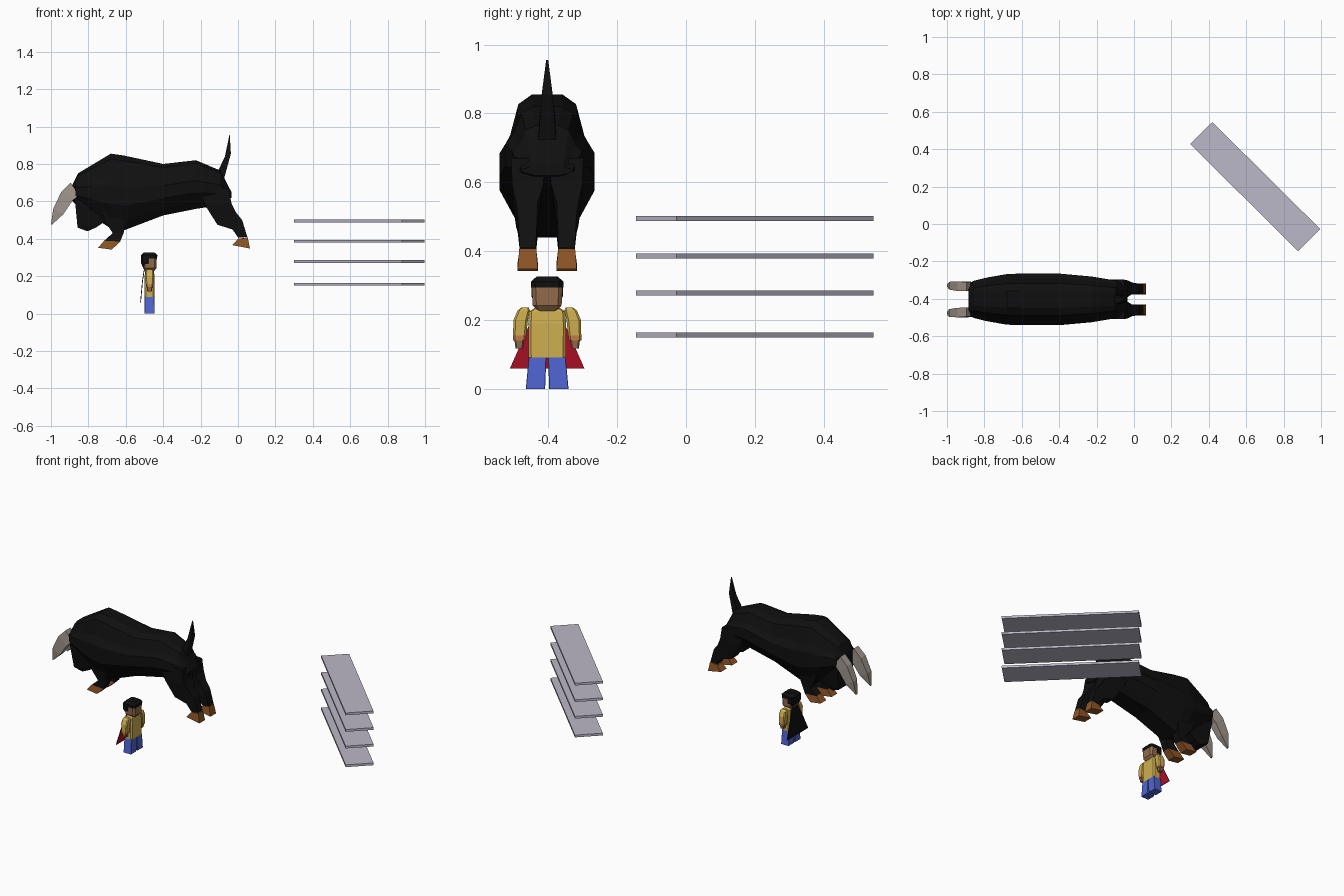
import bpy, bmesh, math
from mathutils import Vector

default_cube = bpy.data.objects.get("Cube")
if default_cube:
    bpy.data.objects.remove(default_cube, do_unlink=True)


def make_material(name, red, green, blue):
    material = bpy.data.materials.new(name)
    material.use_nodes = True
    colour = (red, green, blue, 1)
    material.diffuse_color = colour
    shader = next(n for n in material.node_tree.nodes if n.type == 'BSDF_PRINCIPLED')
    shader.inputs["Base Color"].default_value = colour
    return material


HIDE = make_material("black hide", .005, .005, .005)
HORN = make_material("horn grey", .36, .31, .27)
HOOF = make_material("hoof brown", .27, .09, .02)
SHIRT = make_material("mustard shirt", .62, .43, .08)
TROUSERS = make_material("blue trousers", .08, .13, .65)
SKIN = make_material("brown skin", .3, .15, .07)
CUFF = make_material("orange cuff", .55, .22, .06)
CAPE = make_material("red cape", .42, .005, .02)
PLANK = make_material("lavender grey", .5, .48, .58)

BULL_Y = -.403      # shared centre line of animal and man
MAN_X = -.473


def loft(name, rings, material, extra=None, rule=None):
    """Skin a stack of equal-sized rings, cap both ends; rule picks extra-coloured faces."""
    bm = bmesh.new()
    layers = [[bm.verts.new(point) for point in ring] for ring in rings]
    count = len(layers[0])
    for low, high in zip(layers, layers[1:]):
        for i in range(count):
            j = (i + 1) % count
            bm.faces.new((low[i], low[j], high[j], high[i]))
    bm.faces.new(layers[0][::-1])
    bm.faces.new(layers[-1])
    bmesh.ops.recalc_face_normals(bm, faces=bm.faces)
    if rule:
        for face in bm.faces:
            face.material_index = int(rule(face))
    mesh = bpy.data.meshes.new(name)
    bm.to_mesh(mesh)
    bm.free()
    mesh.materials.append(material)
    if extra:
        mesh.materials.append(extra)
    part = bpy.data.objects.new(name, mesh)
    bpy.context.scene.collection.objects.link(part)
    return part


def limb(name, rows, material, side=1):
    """Rows hold front x, front z, back x, back z, inner and outer distance from the centre line."""
    rings = []
    for fx, fz, bx, bz, inner, outer in rows:
        a, b = BULL_Y + side * inner, BULL_Y + side * outer
        rings.append([(fx, a, fz), (fx, b, fz), (bx, b, bz), (bx, a, bz)])
    return loft(name, rings, material)


def column(name, rows, material, x=MAN_X, y=BULL_Y, chamfer=.3, **options):
    """Chamfered upright block; rows hold z, half depth, half width and sideways shift."""
    rings = []
    for z, depth, width, shift in rows:
        cut = min(depth, width) * chamfer
        outline = [(depth, width - cut), (depth - cut, width), (cut - depth, width),
                   (-depth, width - cut), (-depth, cut - width), (cut - depth, -width),
                   (depth - cut, -width), (depth, cut - width)]
        rings.append([(x + u, y + shift + v, z) for u, v in outline])
    return loft(name, rings, material, **options)


# Bull body: one cross-section, scaled along the back
half_section = [(.33, 1), (.62, .93), (.8, .7), (1, .58), (1, .33), (.7, .14), (.45, 0)]
section = half_section + [(-w, h) for w, h in reversed(half_section)]
stations = [  # x, top, bottom, half width
    (-.885, .69, .6, .085), (-.855, .75, .57, .1), (-.78, .795, .52, .118),
    (-.68, .855, .455, .135), (-.61, .845, .445, .138), (-.4, .8, .525, .138),
    (-.225, .82, .56, .122), (-.095, .765, .58, .1), (-.035, .65, .62, .075)]
loft("bull_body", [[(x, BULL_Y + w * half, low + h * (top - low)) for w, h in section]
                   for x, top, low, half in stations], HIDE)

# Lowered head and raised tail
limb("bull_head", [(-.875, .68, -.71, .66, -.088, .088), (-.87, .59, -.71, .56, -.08, .08),
                   (-.858, .46, -.715, .49, -.06, .06), (-.805, .44, -.76, .46, -.05, .05)], HIDE)
limb("bull_tail", [(-.11, .755, -.075, .72, -.026, .026), (-.07, .84, -.038, .855, -.016, .016),
                   (-.046, .955, -.044, .955, -.003, .003)], HIDE)

# Legs, hooves and horns, mirrored about the centre line
front_leg = [(-.73, .6, -.58, .6, .03, .11), (-.715, .5, -.605, .47, .025, .09),
             (-.67, .43, -.61, .435, .029, .08), (-.715, .39, -.63, .385, .033, .08)]
front_hoof = [(-.715, .39, -.63, .385, .032, .081), (-.748, .352, -.675, .342, .027, .086)]
rear_leg = [(-.22, .68, -.05, .67, .004, .105), (-.17, .57, -.035, .59, .012, .102),
            (-.11, .475, -.01, .54, .028, .09), (-.03, .45, .022, .5, .029, .085),
            (.002, .405, .05, .41, .033, .08)]
rear_hoof = [(0, .4, .052, .408, .032, .081), (-.03, .366, .064, .348, .027, .086)]
horn = [(-.895, .7, -.85, .635, .044, .092), (-.945, .65, -.888, .6, .045, .096),
        (-.988, .56, -.935, .53, .052, .094), (-1, .475, -.995, .475, .068, .08)]
for side, label in ((1, "left"), (-1, "right")):
    limb(label + "_front_leg", front_leg, HIDE, side)
    limb(label + "_front_hoof", front_hoof, HOOF, side)
    limb(label + "_rear_leg", rear_leg, HIDE, side)
    limb(label + "_rear_hoof", rear_hoof, HOOF, side)
    limb(label + "_horn", horn, HORN, side)

# Man: torso, collar, head and hair
column("torso", [(.09, .026, .054, 0), (.19, .027, .055, 0), (.225, .024, .052, 0),
                 (.24, .016, .03, 0)], SHIRT)
column("collar", [(.23, .02, .024, 0), (.243, .018, .026, 0)], CAPE)
column("head", [(.225, .022, .026, 0), (.243, .036, .042, 0), (.3, .038, .045, 0),
                (.315, .034, .04, 0)], SKIN, x=-.472)
column("hair_cap", [(.294, .042, .047, 0), (.312, .044, .047, 0), (.327, .028, .03, 0)],
       HIDE, x=-.475)
column("hair_back", [(.25, .014, .036, 0), (.27, .022, .046, 0), (.31, .022, .046, 0)],
       HIDE, x=-.496)

# Arms, hands and legs on both sides of the man
for side, label in ((1, "left"), (-1, "right")):
    column(label + "_arm", [(.155, .02, .019, side * .08), (.2, .022, .021, side * .077),
                            (.228, .02, .018, side * .068), (.237, .014, .01, side * .064)], SHIRT)
    column(label + "_cuff", [(.141, .019, .018, side * .081),
                             (.155, .02, .019, side * .08)], CUFF)
    column(label + "_hand", [(.118, .012, .011, side * .081),
                             (.141, .015, .014, side * .081)], SKIN)
    column(label + "_leg", [(0, .027, .028, side * .034), (.092, .026, .0255, side * .028)],
           TROUSERS, chamfer=.05)

# Cape: red lining towards the man, black outside
cape_rings = []
for x, z, half in ((-.499, .235, .03), (-.508, .18, .055), (-.519, .06, .108)):
    cape_rings.append([(x + dx, BULL_Y + sign * half, z)
                       for dx, sign in ((0, -1), (0, 1), (-.004, 1), (-.004, -1))])
loft("cape", cape_rings, HIDE, extra=CAPE, rule=lambda face: face.normal.x > .3)

# Stack of four floating planks, turned across the corner
along = Vector((.577, -.572, 0)) / 2
across = Vector((.119, .117, 0)) / 2
centre = Vector((.648, .2, 0))
for number, height in enumerate((.149, .271, .379, .487), 1):
    corners = [centre + along * u + across * v for u, v in ((-1, -1), (1, -1), (1, 1), (-1, 1))]
    loft("plank_%d" % number,
         [[c + Vector((0, 0, height + lift)) for c in corners] for lift in (0, .015)], PLANK)
